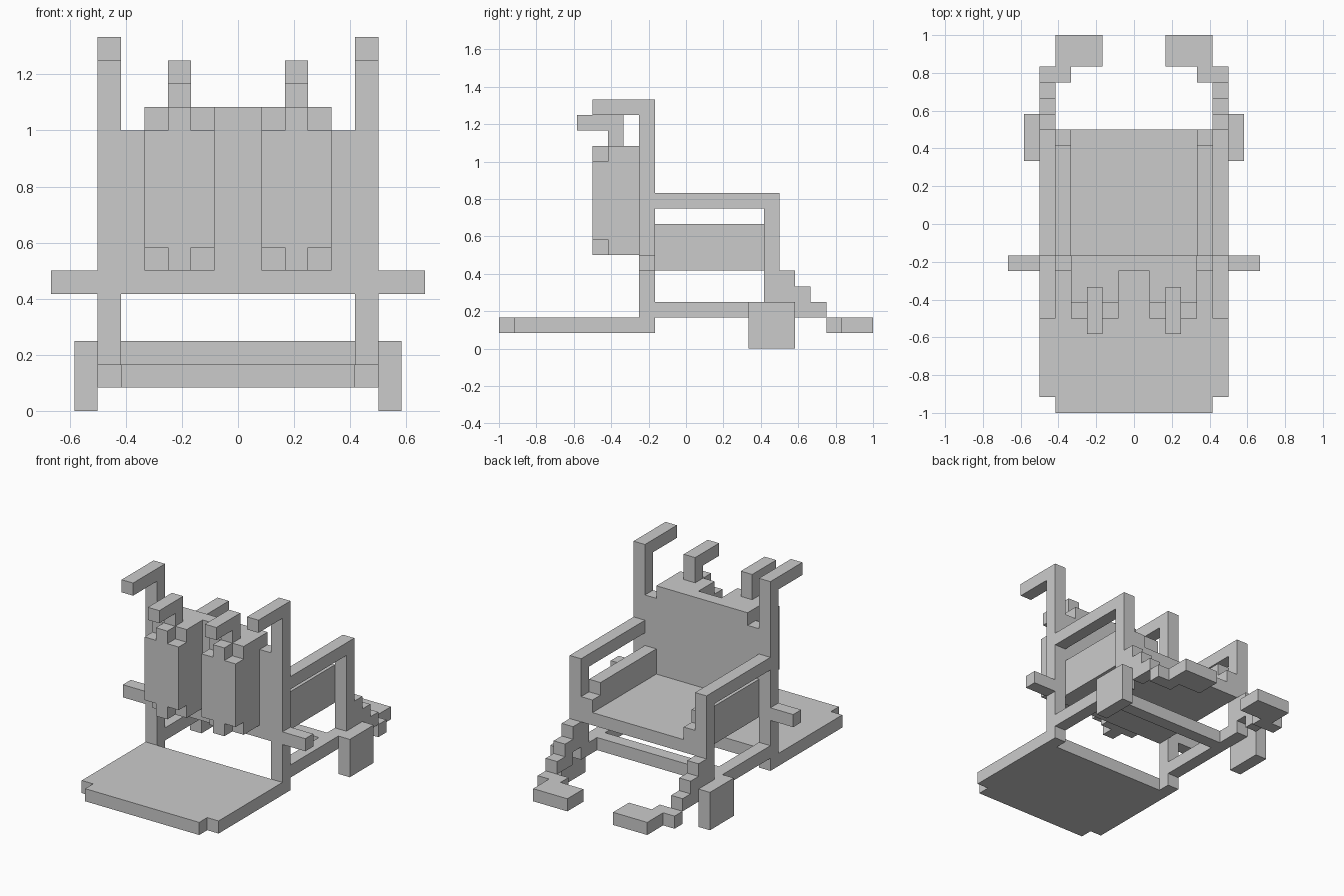
import bpy, bmesh

if "Cube" in bpy.data.objects:
    bpy.data.objects.remove(bpy.data.objects["Cube"])

U = 1 / 12  # the model sits on a grid of twelfths


def blocks(name, boxes, mirror=False):
    """One object made of boxes (x0, x1, y0, y1, z0, z1) given in grid units."""
    bm = bmesh.new()
    for x0, x1, y0, y1, z0, z1 in boxes:
        verts = bmesh.ops.create_cube(bm, size=1)["verts"]
        for v in verts:
            v.co.x = (x1 if v.co.x > 0 else x0) * U
            v.co.y = (y1 if v.co.y > 0 else y0) * U
            v.co.z = (z1 if v.co.z > 0 else z0) * U
    mesh = bpy.data.meshes.new(name)
    bm.to_mesh(mesh)
    bm.free()
    obj = bpy.data.objects.new(name, mesh)
    bpy.context.collection.objects.link(obj)
    if mirror:
        mod = obj.modifiers.new("Mirror", "MIRROR")
        mod.use_mirror_merge = False
    return obj


# Seat and backrest
blocks("seat", [(-5, 5, -2, 6, 5, 6)])
blocks("backrest", [(-5, 5, -3, -2, 5, 12), (-4, 4, -3, -2, 12, 13)])

# Rear platform with clipped corners
blocks("rear_platform", [(-6, 6, -11, -3, 1, 2), (-5, 5, -12, -11, 1, 2)])

# Side frames: rear post with push handle, armrest, front post, lower rail
blocks("rear_post", [(5, 6, -3, -2, 1, 16)], True)
blocks("push_handle", [(5, 6, -6, -3, 15, 16)], True)
blocks("armrest", [(5, 6, -2, 5, 9, 10)], True)
blocks("front_post", [(5, 6, 5, 6, 3, 10)], True)
blocks("lower_rail", [(5, 6, -2, 6, 2, 3)], True)
blocks("cross_bar", [(-5, 5, 3, 4, 2, 3)])

# Side panels inside the armrests, stepping down at the front
blocks("side_panel", [(4, 5, -2, 5, 6, 8), (4, 5, 5, 6, 6, 7)], True)

# Wheel mounts and front wheels
blocks("axle_peg", [(6, 8, -3, -2, 5, 6)], True)
blocks("front_wheel", [(6, 7, 4, 7, 0, 3)], True)

# Stepped leg supports and foot rests
blocks("leg_support", [(5, 6, 6, 7, 3, 5), (5, 6, 7, 8, 2, 4), (5, 6, 8, 9, 2, 3)], True)
blocks("foot_rest", [(4, 6, 9, 10, 1, 2), (2, 5, 10, 12, 1, 2)], True)

# Tanks on the back, with notched outer corners and a hooked pipe on top
blocks("tank", [(1, 4, -5, -3, 6, 13), (2, 3, -6, -5, 6, 13),
                (1, 2, -6, -5, 7, 12), (3, 4, -6, -5, 7, 12)], True)
blocks("tank_pipe", [(2, 3, -5, -4, 13, 14), (2, 3, -7, -4, 14, 15)], True)
